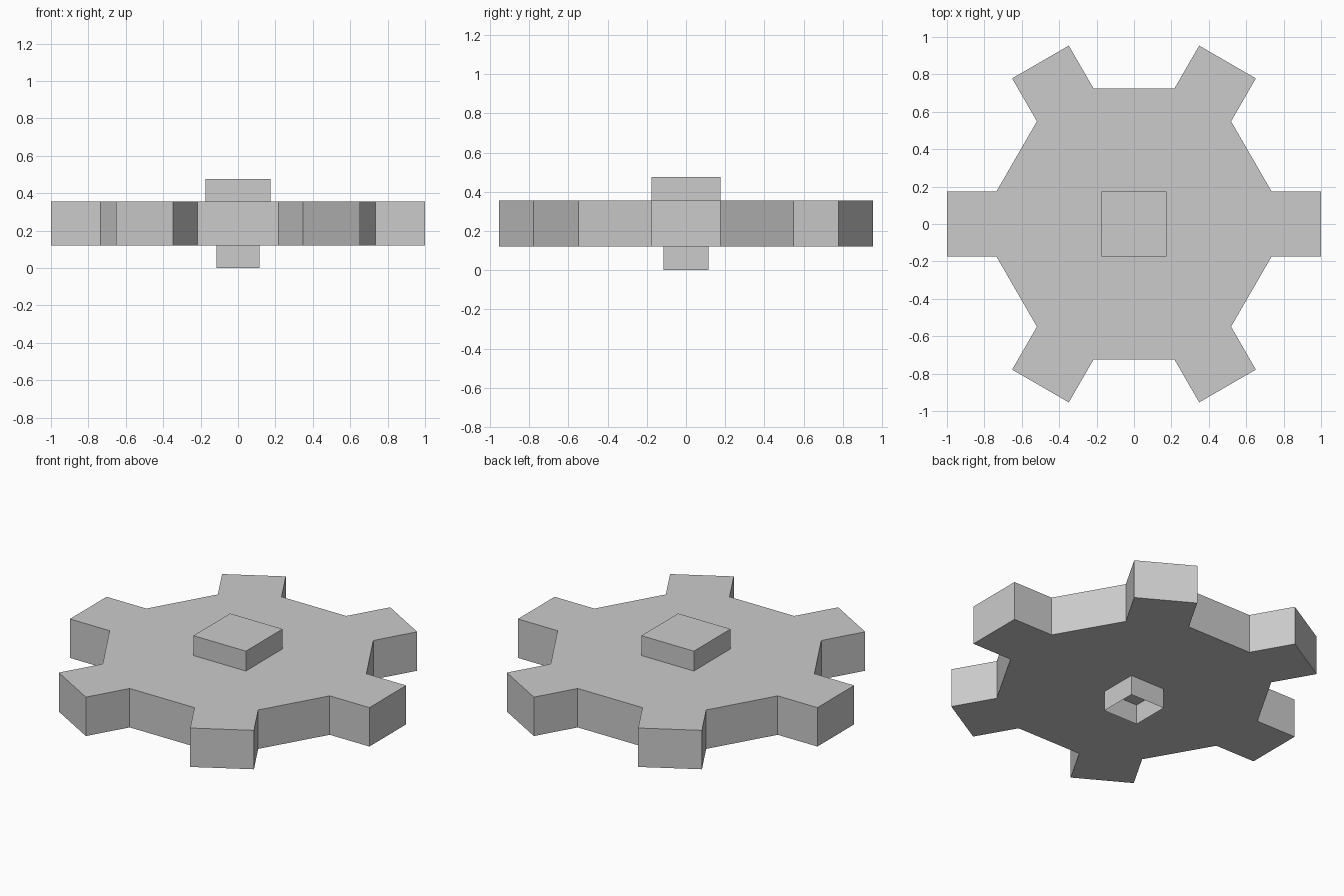
import bpy, bmesh
from math import radians
from mathutils import Matrix, Vector

cube = bpy.data.objects.get("Cube")
if cube:
    bpy.data.objects.remove(cube, do_unlink=True)

TEETH = 6
HALF_TOOTH = 0.175
ROOT, TIP = 0.735, 1.0
Z_LOW, Z_HIGH, Z_TOP = 0.12, 0.355, 0.475

grey = bpy.data.materials.new("plain grey")
grey.use_nodes = True
colour = (0.6, 0.6, 0.6, 1)
grey.diffuse_color = colour
grey.node_tree.nodes["Principled BSDF"].inputs["Base Color"].default_value = colour


def prism(name, outline, z0, z1, bottom=True, top=True):
    """Extrude a flat outline from z0 to z1, with optional end caps."""
    bm = bmesh.new()
    low = [bm.verts.new((p.x, p.y, z0)) for p in outline]
    high = [bm.verts.new((p.x, p.y, z1)) for p in outline]
    n = len(outline)
    for i in range(n):
        j = (i + 1) % n
        bm.faces.new((low[i], low[j], high[j], high[i]))
    if bottom:
        bm.faces.new(low[::-1])
    if top:
        bm.faces.new(high)
    mesh = bpy.data.meshes.new(name)
    bm.to_mesh(mesh)
    bm.free()
    mesh.materials.append(grey)
    obj = bpy.data.objects.new(name, mesh)
    bpy.context.collection.objects.link(obj)
    return obj


def square(half):
    return [Vector((x * half, y * half)) for x, y in ((-1, -1), (1, -1), (1, 1), (-1, 1))]


# Toothed wheel: one square tooth repeated around the centre
tooth = [Vector(p) for p in ((ROOT, -HALF_TOOTH), (TIP, -HALF_TOOTH),
                             (TIP, HALF_TOOTH), (ROOT, HALF_TOOTH))]
outline = []
for k in range(TEETH):
    turn = Matrix.Rotation(radians(k * 360 / TEETH), 2)
    outline += [turn @ p for p in tooth]
prism("gear_wheel", outline, Z_LOW, Z_HIGH)

# Square boss on the upper face
prism("top_boss", square(HALF_TOOTH), Z_HIGH, Z_TOP, bottom=False)

# Hollow square socket below, open at the bottom
prism("bottom_socket", square(0.115), 0, Z_LOW, bottom=False, top=False)
